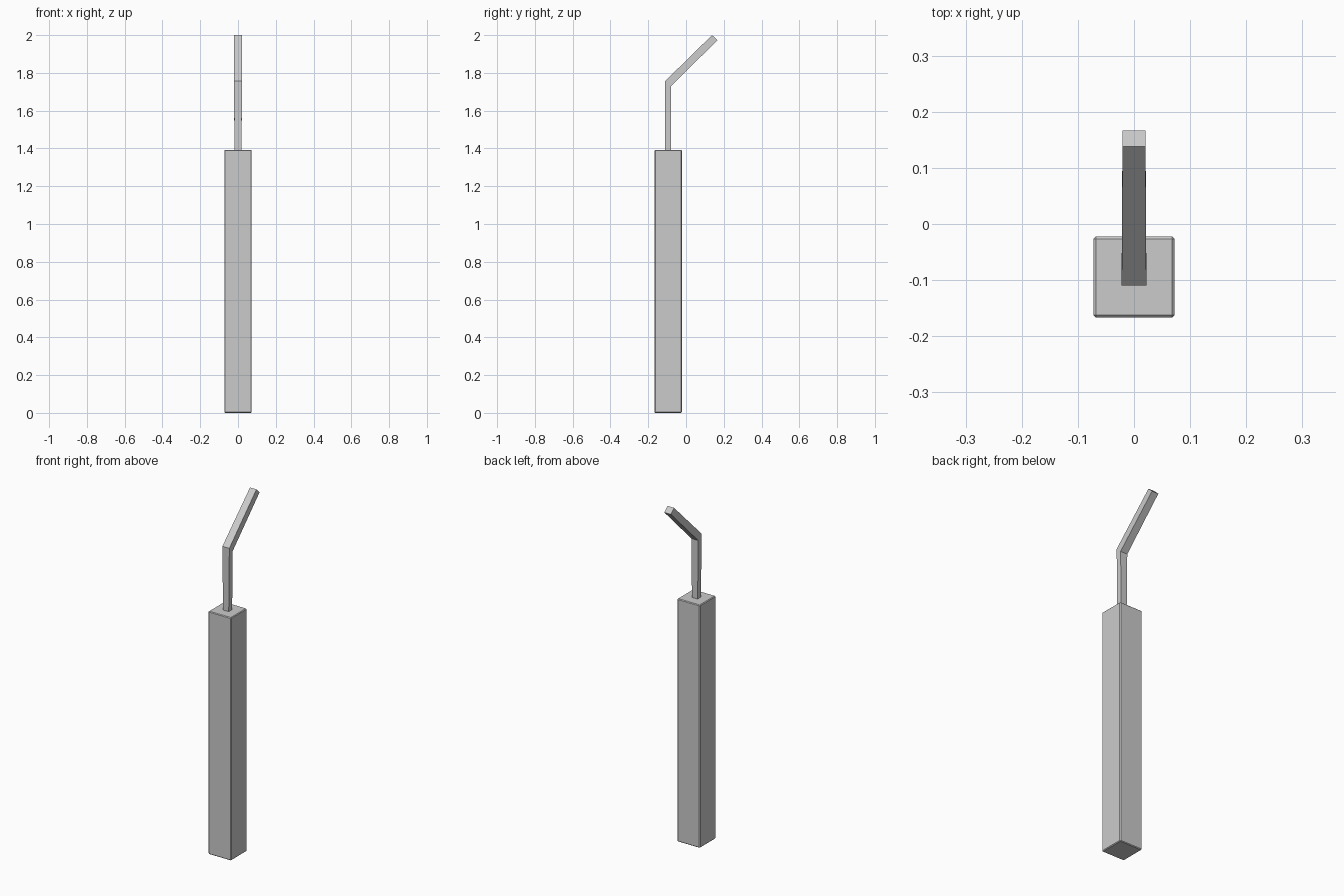
import bpy, bmesh

if "Cube" in bpy.data.objects:
    bpy.data.objects.remove(bpy.data.objects["Cube"])


def make_object(name, bm):
    bmesh.ops.recalc_face_normals(bm, faces=bm.faces)
    mesh = bpy.data.meshes.new(name)
    bm.to_mesh(mesh)
    bm.free()
    obj = bpy.data.objects.new(name, mesh)
    bpy.context.collection.objects.link(obj)
    return obj


# Square handle block with slightly chamfered edges
bm = bmesh.new()
bmesh.ops.create_cube(bm, size=1)
bmesh.ops.scale(bm, vec=(0.144, 0.144, 1.393), verts=bm.verts)
bmesh.ops.translate(bm, vec=(0, -0.0945, 0.6965), verts=bm.verts)
bmesh.ops.bevel(bm, geom=bm.edges[:], offset=0.004, segments=1, affect='EDGES')
make_object("handle", bm)

# Bent square rod: (half width, outer y, outer z, inner y, inner z) per section
sections = [
    (0.018, -0.110, 1.390, -0.079, 1.390),
    (0.022, -0.110, 1.757, -0.079, 1.730),
    (0.0205, 0.138, 2.000, 0.1665, 1.973),
]
bm = bmesh.new()
rings = [[bm.verts.new(p) for p in ((-w, oy, oz), (w, oy, oz), (w, iy, iz), (-w, iy, iz))]
         for w, oy, oz, iy, iz in sections]
for lower, upper in zip(rings, rings[1:]):
    for i in range(4):
        j = (i + 1) % 4
        bm.faces.new((lower[i], lower[j], upper[j], upper[i]))
bm.faces.new(rings[0])
bm.faces.new(rings[-1])
make_object("bent_rod", bm)
